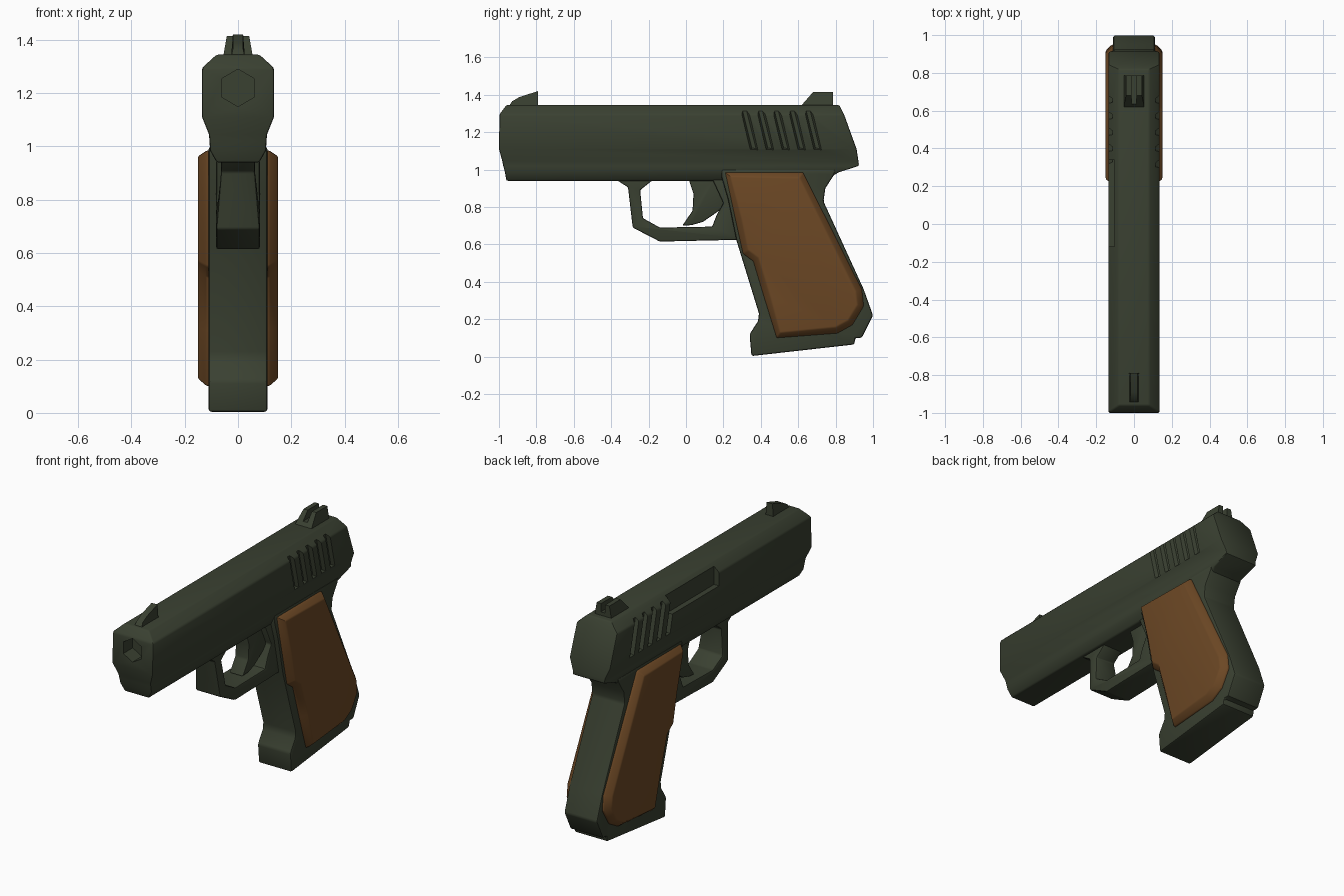
import bpy, bmesh, math
from mathutils import Matrix

if "Cube" in bpy.data.objects:
    bpy.data.objects.remove(bpy.data.objects["Cube"])


def material(name, rgb):
    m = bpy.data.materials.new(name)
    m.diffuse_color = (*rgb, 1)
    m.use_nodes = True
    m.node_tree.nodes["Principled BSDF"].inputs["Base Color"].default_value = m.diffuse_color
    return m


GREEN = material("dark olive metal", (0.042, 0.052, 0.031))
BROWN = material("brown grip", (0.150, 0.064, 0.018))


def finish(name, bm, mat):
    bmesh.ops.recalc_face_normals(bm, faces=bm.faces)
    me = bpy.data.meshes.new(name)
    bm.to_mesh(me)
    bm.free()
    me.materials.append(mat)
    ob = bpy.data.objects.new(name, me)
    bpy.context.collection.objects.link(ob)
    return ob


def activate(ob):
    bpy.ops.object.select_all(action='DESELECT')
    ob.select_set(True)
    bpy.context.view_layer.objects.active = ob


def prism(name, pts, x0, x1, mat=GREEN, inset=0, depth=0):
    """Side profile (y, z) extruded from x0 to x1, with an optional bevelled cap at x1."""
    bm = bmesh.new()
    a = [bm.verts.new((x0, y, z)) for y, z in pts]
    b = [bm.verts.new((x1, y, z)) for y, z in pts]
    n = len(pts)
    bm.faces.new(a)
    cap = bm.faces.new(b)
    for i in range(n):
        j = (i + 1) % n
        bm.faces.new((a[i], a[j], b[j], b[i]))
    if inset:
        bmesh.ops.recalc_face_normals(bm, faces=bm.faces)
        bmesh.ops.inset_region(bm, faces=[cap], thickness=inset, depth=depth)
    return finish(name, bm, mat)


def bevel(ob, width, segments=2):
    m = ob.modifiers.new("bevel", 'BEVEL')
    m.width, m.segments, m.limit_method = width, segments, 'ANGLE'
    m.angle_limit = math.radians(28)
    activate(ob)
    bpy.ops.object.modifier_apply(modifier=m.name)


def cut(ob, cutter):
    m = ob.modifiers.new("cut", 'BOOLEAN')
    m.operation, m.object, m.solver = 'DIFFERENCE', cutter, 'EXACT'
    activate(ob)
    bpy.ops.object.modifier_apply(modifier=m.name)
    bpy.data.objects.remove(cutter)


def smooth(ob, angle=30):
    activate(ob)
    bpy.ops.object.shade_smooth_by_angle(angle=math.radians(angle))


# Slide: levels of (half width, z, front y, back y)
levels = [(0.08, 0.94, -0.96, 0.745), (0.105, 0.985, -0.968, 0.815),
          (0.107, 1.02, -0.977, 0.925), (0.109, 1.045, -0.982, 0.922),
          (0.135, 1.11, -1.0, 0.912), (0.135, 1.295, -0.997, 0.845),
          (0.08, 1.345, -0.96, 0.82)]
bm = bmesh.new()
rings = [[bm.verts.new(p) for p in ((-x, f, z), (x, f, z), (x, b, z), (-x, b, z))]
         for x, z, f, b in levels]
bm.faces.new(rings[0])
bm.faces.new(rings[-1])
for lo, hi in zip(rings, rings[1:]):
    for i in range(4):
        j = (i + 1) % 4
        bm.faces.new((lo[i], lo[j], hi[j], hi[i]))
slide = finish("slide", bm, GREEN)
bevel(slide, 0.008)

# Six-sided muzzle recess
bm = bmesh.new()
bmesh.ops.create_cone(bm, cap_ends=True, segments=6, radius1=0.07, radius2=0.07, depth=0.3)
bmesh.ops.rotate(bm, verts=bm.verts, matrix=Matrix.Rotation(math.pi / 2, 3, 'X'))
bmesh.ops.translate(bm, verts=bm.verts, vec=(0, -1.06, 1.22))
cut(slide, finish("muzzle_cutter", bm, GREEN))

# Ejection port in the left upper edge
cut(slide, prism("port_cutter", [(-0.12, 1.215), (0.34, 1.215), (0.34, 1.325), (-0.12, 1.325)],
                 -0.3, -0.102))

# Slanted grip grooves on both sides of the slide
for side in (-1, 1):
    for i in range(5):
        y = 0.285 + 0.085 * i
        cut(slide, prism("groove_cutter", [(y, 1.335), (y + 0.05, 1.335), (y + 0.105, 1.10),
                                           (y + 0.055, 1.10)],
                         side * 0.17, side * 0.145, inset=0.02, depth=0.03))
smooth(slide)

# Grip frame
frame = prism("grip_frame", [(0.19, 0.96), (0.225, 0.84), (0.27, 0.62), (0.39, 0.23), (0.385, 0.19),
                             (0.34, 0.12), (0.35, 0.003), (0.90, 0.065), (0.905, 0.10),
                             (0.94, 0.10), (1.0, 0.22), (0.95, 0.36), (0.735, 0.83),
                             (0.745, 0.90), (0.79, 0.97), (0.80, 1.0), (0.19, 1.0)], -0.11, 0.11)
bevel(frame, 0.01)
smooth(frame)

# Trigger guard, a bent strip with a narrower front post
guard = prism("trigger_guard", [(-0.38, 0.95), (-0.31, 0.905), (-0.285, 0.69), (-0.14, 0.615),
                                (0.30, 0.625), (0.30, 0.95), (0.14, 0.95), (0.20, 0.82),
                                (0.165, 0.76), (0.14, 0.695), (-0.14, 0.69), (-0.23, 0.74),
                                (-0.245, 0.89), (-0.17, 0.95)], -0.082, 0.082)
for v in guard.data.vertices:
    if v.co.y < -0.15 and v.co.z > 0.85:
        v.co.x *= 0.78
bevel(guard, 0.008)
smooth(guard)

# Trigger
trigger = prism("trigger", [(0.01, 0.96), (0.04, 0.87), (0.035, 0.78), (-0.02, 0.70), (0.03, 0.703),
                            (0.09, 0.72), (0.17, 0.775), (0.22, 0.82), (0.16, 0.96)], -0.045, 0.045)
bevel(trigger, 0.008)
smooth(trigger)

# Grip panels with bevelled rims
panel = [(0.21, 0.985), (0.625, 0.985), (0.94, 0.36), (0.95, 0.27), (0.89, 0.17), (0.81, 0.125),
         (0.485, 0.10), (0.42, 0.31), (0.36, 0.51), (0.305, 0.55), (0.265, 0.73)]
for side, label in ((-1, "left"), (1, "right")):
    p = prism(label + "_grip_panel", panel, side * 0.09, side * 0.117, BROWN,
              inset=0.034, depth=0.033)
    bevel(p, 0.006)
    smooth(p)


def taper_top(ob, k):
    for v in ob.data.vertices:
        if v.co.z > 1.36:
            v.co.x *= k


# Front sight
sight = prism("front_sight", [(-0.95, 1.335), (-0.93, 1.365), (-0.89, 1.388), (-0.79, 1.42),
                              (-0.79, 1.335)], -0.026, 0.026)
taper_top(sight, 0.75)
smooth(sight)

# Rear sight with a sighting notch
rear = prism("rear_sight", [(0.61, 1.335), (0.68, 1.415), (0.785, 1.415), (0.785, 1.335)],
             -0.056, 0.056)
taper_top(rear, 0.75)
cut(rear, prism("notch_cutter", [(0.5, 1.365), (0.9, 1.365), (0.9, 1.5), (0.5, 1.5)],
                -0.014, 0.014))
smooth(rear)
